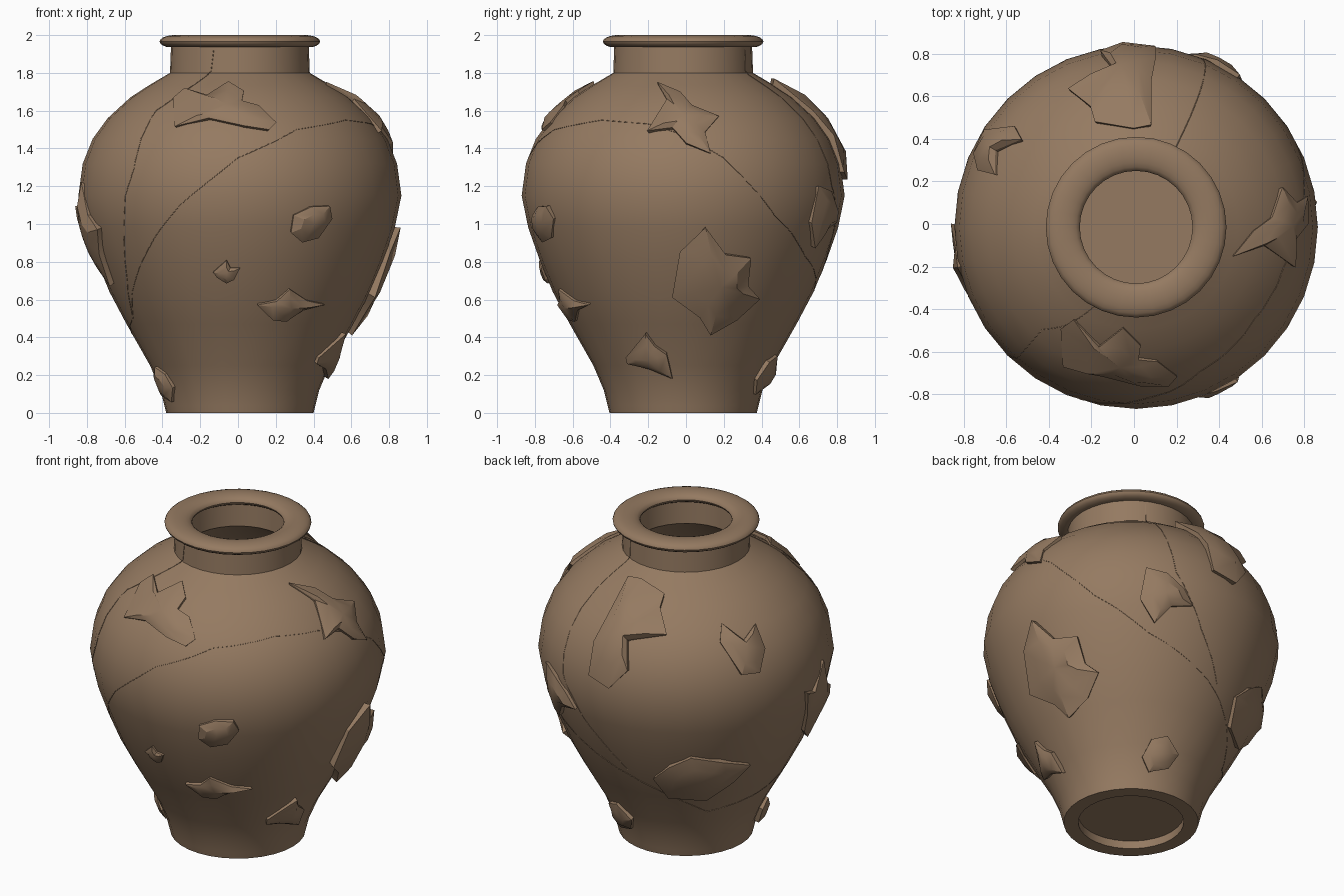
import bpy, bmesh, math, random
from mathutils import Vector
from mathutils.bvhtree import BVHTree

if "Cube" in bpy.data.objects:
    bpy.data.objects.remove(bpy.data.objects["Cube"])

random.seed(4)
CX, CY, SEGS = 0.01, -0.015, 32

clay = bpy.data.materials.new("brown_clay")
clay.diffuse_color = (0.30, 0.195, 0.12, 1)
clay.use_nodes = True
clay.node_tree.nodes["Principled BSDF"].inputs["Base Color"].default_value = clay.diffuse_color


def finish(name, bm, angle=30):
    bmesh.ops.recalc_face_normals(bm, faces=bm.faces)
    me = bpy.data.meshes.new(name)
    bm.to_mesh(me)
    ob = bpy.data.objects.new(name, me)
    bpy.context.collection.objects.link(ob)
    me.materials.append(clay)
    bpy.ops.object.select_all(action='DESELECT')
    ob.select_set(True)
    bpy.context.view_layer.objects.active = ob
    bpy.ops.object.shade_smooth_by_angle(angle=math.radians(angle))
    return ob


# Jar body: one closed profile (recessed foot, wall, rolled rim, hollow inside)
outer = [(0.39, 0), (0.40, 0.04), (0.42, 0.12), (0.475, 0.25), (0.60, 0.47), (0.69, 0.64),
         (0.76, 0.81), (0.82, 0.98), (0.855, 1.15), (0.832, 1.32), (0.78, 1.45),
         (0.70, 1.56), (0.58, 1.67), (0.48, 1.735), (0.37, 1.80), (0.365, 1.937)]
rim = [(0.345 + 0.08 * math.cos(a), 1.966 + 0.034 * math.sin(a))
       for a in [math.radians(-60 + i * 20) for i in range(16)]]
inner = [(0.30, 1.80), (0.50, 1.65), (0.70, 1.44), (0.78, 1.15), (0.69, 0.81),
         (0.53, 0.47), (0.36, 0.15), (0.30, 0.10), (0, 0.10)]
profile = [(0, 0.05), (0.305, 0.05), (0.305, 0)] + outer + rim + inner

bm = bmesh.new()
rings = []
for r, z in profile:
    if r == 0:
        rings.append([bm.verts.new((CX, CY, z))])
    else:
        rings.append([bm.verts.new((CX + r * math.cos(2 * math.pi * i / SEGS),
                                    CY + r * math.sin(2 * math.pi * i / SEGS), z))
                      for i in range(SEGS)])
for a, b in zip(rings, rings[1:]):
    for i in range(SEGS):
        j = (i + 1) % SEGS
        if len(a) == 1:
            bm.faces.new((a[0], b[i], b[j]))
        elif len(b) == 1:
            bm.faces.new((a[i], b[0], a[j]))
        else:
            bm.faces.new((a[i], b[i], b[j], a[j]))
bmesh.ops.recalc_face_normals(bm, faces=bm.faces)
tree = BVHTree.FromBMesh(bm)
finish("jar_body", bm, 35)


def surface(deg, u, z):
    """Point and normal on the jar, looking at it from the given direction."""
    a = math.radians(deg)
    n = Vector((math.cos(a), math.sin(a), 0))
    t = Vector((-n.y, n.x, 0))
    p = t * u + Vector((0, 0, z))
    hit, nor, _, _ = tree.ray_cast(p + n * 3, -n)
    if hit is None:
        hit, nor, _, _ = tree.find_nearest(p + n * 0.3)
    return hit, nor


# Raised broken flakes: jagged outline projected on the wall, faceted top
def flake(name, deg, outline, height, z0=0.0):
    pts = [(u, v + z0) for u, v in outline]
    cu = sum(p[0] for p in pts) / len(pts)
    cv = sum(p[1] for p in pts) / len(pts)

    def ring(scale, lo, hi, bm):
        out = []
        for u, v in pts:
            p, n = surface(deg, cu + (u - cu) * scale, cv + (v - cv) * scale)
            out.append(bm.verts.new(p + n * random.uniform(lo, hi)))
        return out

    bm = bmesh.new()
    base = ring(0.95, -0.035, -0.03, bm)
    edge = ring(1.0, height * 0.3, height * 0.6, bm)
    mid = ring(0.55, height * 0.75, height * 1.0, bm)
    p, n = surface(deg, cu, cv)
    top = bm.verts.new(p + n * height)
    low = bm.verts.new(p - n * 0.035)
    k = len(pts)
    for i in range(k):
        j = (i + 1) % k
        bm.faces.new((low, base[j], base[i]))
        bm.faces.new((base[i], base[j], edge[j], edge[i]))
        bm.faces.new((edge[i], edge[j], mid[j], mid[i]))
        bm.faces.new((mid[i], mid[j], top))
    finish(name, bm, 30)


F, R, B, L = 270, 0, 90, 180
flake("flake_front_shoulder", F, [(-.33, 1.51), (-.34, 1.66), (-.28, 1.71), (-.16, 1.67), (-.05, 1.74),
      (.03, 1.69), (.02, 1.64), (.11, 1.62), (.2, 1.53), (.16, 1.49), (.03, 1.51), (-.15, 1.55)], .035)
flake("flake_front_middle", F, [(.275, .96), (.29, 1.05), (.38, 1.095), (.475, 1.1), (.49, 1.03),
      (.42, .93), (.33, .91)], .05)
flake("flake_front_small", F, [(-.13, .75), (-.06, .81), (-.04, .77), (.01, .77), (-.02, .71),
      (-.06, .69), (-.11, .72)], .03)
flake("flake_front_low", F, [(.1, .58), (.2, .6), (.27, .66), (.36, .6), (.45, .58), (.34, .55),
      (.25, .49), (.18, .5)], .04)
flake("flake_foot_left", 207, [(-.08, .05), (-.02, .1), (.06, .06), (.09, -.01), (.04, -.09),
      (-.05, -.05)], .045, .15)
flake("flake_right_shoulder", R, [(-.15, 1.74), (-.03, 1.69), (.03, 1.62), (.17, 1.56), (.1, 1.48),
      (.13, 1.37), (0, 1.42), (-.07, 1.5), (-.2, 1.48), (-.1, 1.65)], .04)
flake("flake_right_large", R, [(-.07, .63), (-.03, .86), (.1, .99), (.2, .85), (.33, .83), (.32, .68),
      (.37, .62), (.26, .5), (.12, .43), (.07, .52)], .07)
flake("flake_right_low", R, [(-.31, .3), (-.21, .43), (-.16, .36), (-.1, .32), (-.07, .19),
      (-.19, .24), (-.3, .27)], .05)
flake("flake_back_right", 63, [(-.15, -.04), (-.12, .15), (0, .12), (.1, .05), (.16, -.04),
      (.03, -.07), (-.06, -.17)], .05, 1.05)
flake("flake_foot_back", 69, [(-.1, -.02), (-.06, .08), (.03, .11), (.11, .03), (.06, -.06),
      (-.05, -.1)], .045, .2)
flake("flake_back_shoulder", B, [(.3, 1.55), (.2, 1.66), (.18, 1.71), (0, 1.75), (-.08, 1.74),
      (-.08, 1.58), (-.1, 1.45), (-.1, 1.27), (.05, 1.23), (.15, 1.35), (.1, 1.5)], .06)
flake("flake_back_left_high", 152, [(-.14, .05), (-.1, .13), (0, .04), (.1, .1), (.12, -.02),
      (.06, -.14), (-.06, -.13)], .045, 1.46)
flake("flake_back_left_low", 131, [(-.25, 0), (-.17, .1), (-.05, .17), (.13, .13), (.3, .06),
      (.2, -.05), (.05, -.17), (-.16, -.15)], .055, .64)
flake("flake_left_side", L, [(0, 1.1), (.1, 1.06), (.2, 1.22), (.27, 1.05), (.38, .98), (.3, .85),
      (.25, .68), (.12, .78), (.08, .92)], .05)


# Hairline cracks: very thin seams following (angle, height) points on the wall
def crack(name, path, steps=10):
    pts = []
    for (a0, z0), (a1, z1) in zip(path, path[1:]):
        for s in range(steps):
            f = s / steps
            p, n = surface(a0 + (a1 - a0) * f, 0, z0 + (z1 - z0) * f)
            pts.append(p + n * 0.0005)
    cu = bpy.data.curves.new(name, 'CURVE')
    cu.dimensions = '3D'
    cu.bevel_depth = 0.002
    cu.bevel_resolution = 0
    sp = cu.splines.new('POLY')
    sp.points.add(len(pts) - 1)
    for q, p in zip(sp.points, pts):
        q.co = (*p, 1)
    cu.materials.append(clay)
    bpy.context.collection.objects.link(bpy.data.objects.new(name, cu))


crack("crack_front", [(250, 1.92), (248, 1.81), (229, 1.6), (229, 1.3), (223, 1.0), (215, .7), (205, .5)])
crack("crack_back", [(61, 1.92), (61, 1.81), (63, 1.6), (67, 1.2), (80, .9), (97, .62)])
crack("crack_around", [(205, .5), (228, .8), (249, 1.1), (270, 1.35), (294, 1.5), (322, 1.55),
      (344, 1.53), (360, 1.47), (374, 1.35), (394, 1.05), (416, .83), (457, .6), (499, .34),
      (535, .4), (565, .5)])
